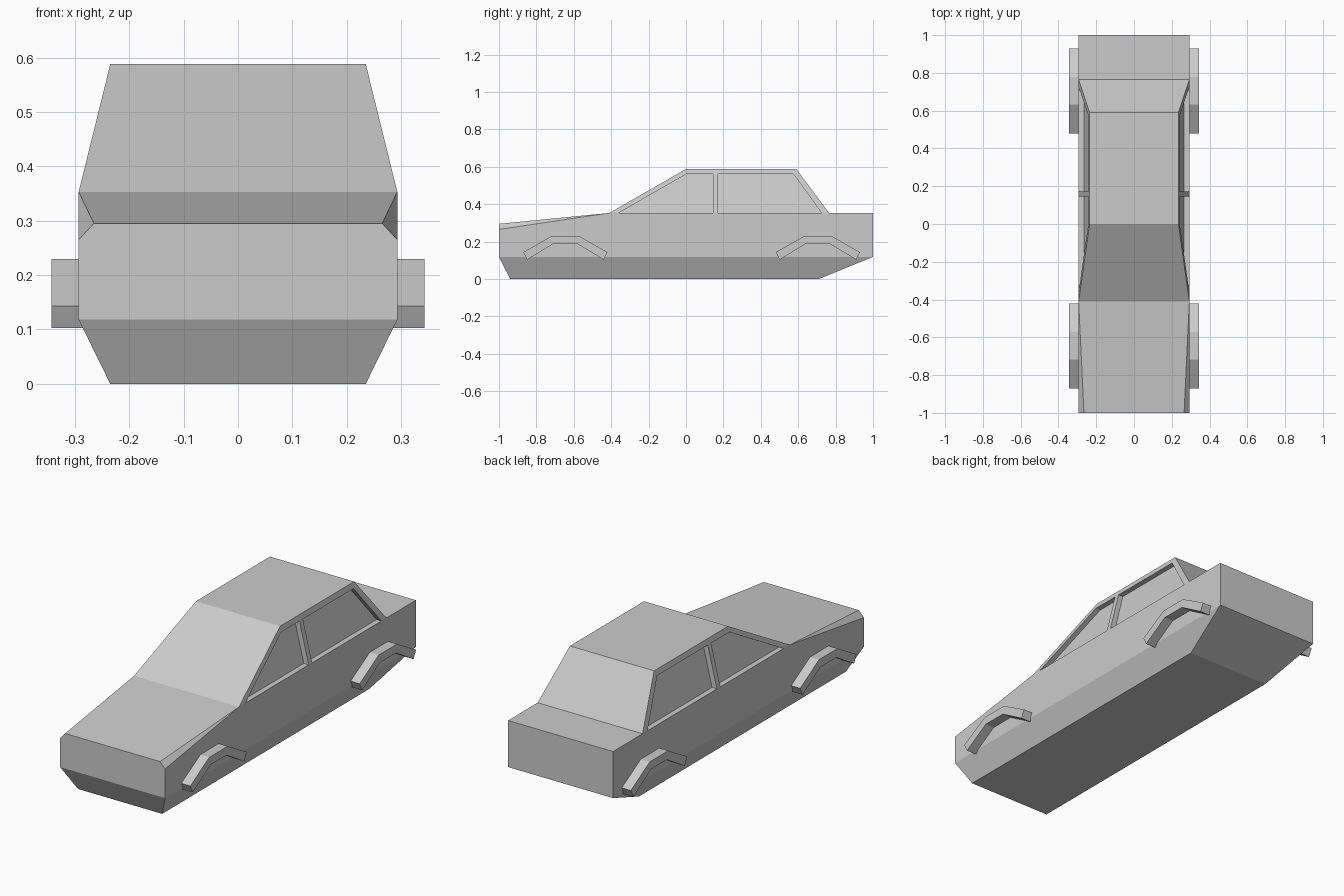
import bpy
import bmesh

cube = bpy.data.objects.get("Cube")
if cube:
    bpy.data.objects.remove(cube, do_unlink=True)

GREY = (0.6, 0.6, 0.6, 1.0)
paint = bpy.data.materials.new("grey_paint")
paint.use_nodes = True
paint.diffuse_color = GREY
paint.node_tree.nodes["Principled BSDF"].inputs["Base Color"].default_value = GREY

BELT, ROOF = 0.353, 0.588
WIDE, NARROW = 0.293, 0.235


def finish(bm, name):
    bmesh.ops.recalc_face_normals(bm, faces=bm.faces)
    mesh = bpy.data.meshes.new(name)
    bm.to_mesh(mesh)
    bm.free()
    mesh.materials.append(paint)
    obj = bpy.data.objects.new(name, mesh)
    bpy.context.collection.objects.link(obj)
    return obj


# Lower body: convex hull of mirrored corner points
bm = bmesh.new()
corners = [
    (NARROW, -0.94, 0), (NARROW, 0.71, 0),
    (WIDE, -1, 0.118), (WIDE, 1, 0.118),
    (WIDE, -1, 0.265), (0.265, -1, 0.295),
    (WIDE, -0.41, BELT), (WIDE, 1, BELT),
]
for x, y, z in corners:
    bm.verts.new((x, y, z))
    bm.verts.new((-x, y, z))
bmesh.ops.convex_hull(bm, input=bm.verts[:])
bmesh.ops.dissolve_limit(bm, angle_limit=0.02, verts=bm.verts[:], edges=bm.edges[:])
finish(bm, "lower_body")

# Cabin: sloped side frames joined by windscreen, roof and rear window,
# with recessed side windows that open onto the flat sill
shell = [(-0.41, BELT), (0, ROOF), (0.59, ROOF), (0.765, BELT)]
rear_window = [(0.725, BELT), (0.575, 0.56), (0.172, 0.56), (0.172, BELT)]
front_window = [(0.145, BELT), (0.145, 0.56), (0, 0.56), (-0.36, BELT)]
RECESS = 0.027


def half_width(z):
    return WIDE + (NARROW - WIDE) * (z - BELT) / (ROOF - BELT)


bm = bmesh.new()
sides = []
for s in (-1, 1):
    ring = [bm.verts.new((s * half_width(z), y, z))
            for y, z in shell + rear_window + front_window]
    bm.faces.new(ring)
    sides.append(ring)
    for window in (ring[4:8], ring[8:12]):
        pane = [bm.verts.new((v.co.x - s * RECESS, v.co.y, v.co.z)) for v in window]
        bm.faces.new(pane)
        for i in range(3):
            bm.faces.new((window[i], window[i + 1], pane[i + 1], pane[i]))
left, right = sides
for i in range(3):
    bm.faces.new((left[i], left[i + 1], right[i + 1], right[i]))
finish(bm, "cabin")

# Wheel arch trims: angular bands standing out from the body sides
half_band = [(-0.225, 0.143), (-0.073, 0.23), (-0.064, 0.188), (-0.205, 0.103)]
outer, inner = half_band[:2], half_band[2:]
band = (outer + [(-y, z) for y, z in reversed(outer)]
        + [(-y, z) for y, z in reversed(inner)] + inner)
for end, centre in (("front", -0.645), ("rear", 0.705)):
    for side, s in (("left", 1), ("right", -1)):
        bm = bmesh.new()
        near = [bm.verts.new((s * 0.28, centre + y, z)) for y, z in band]
        far = [bm.verts.new((s * 0.343, centre + y, z)) for y, z in band]
        bm.faces.new(near)
        bm.faces.new(far)
        for i in range(len(band)):
            j = (i + 1) % len(band)
            bm.faces.new((near[i], near[j], far[j], far[i]))
        finish(bm, f"{end}_{side}_wheel_arch")
